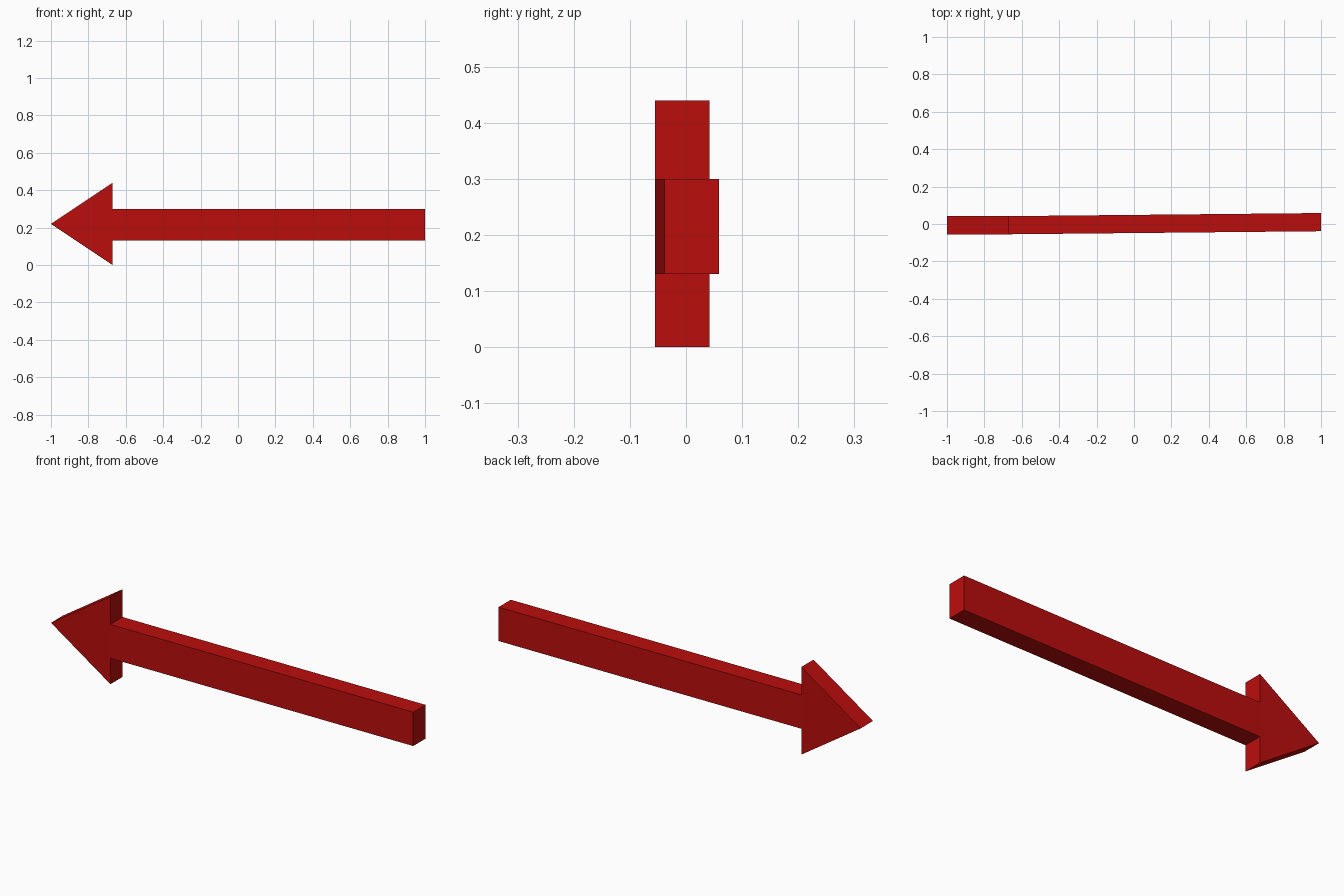
import bpy
import bmesh

if "Cube" in bpy.data.objects:
    bpy.data.objects.remove(bpy.data.objects["Cube"])

# Arrow outline in x, z; the tail end is skewed slightly backwards
HEAD_X, TAIL_X = -0.67, 1.0
OUTLINE = [(-1.0, 0.22), (HEAD_X, 0.0), (HEAD_X, 0.13), (TAIL_X, 0.13),
           (TAIL_X, 0.30), (HEAD_X, 0.30), (HEAD_X, 0.44)]
FRONT_Y, THICKNESS, TAIL_SHIFT = -0.055, 0.097, 0.0165


def skew(x):
    return TAIL_SHIFT * max(0.0, (x - HEAD_X) / (TAIL_X - HEAD_X))


# Head and shaft as separate faces so each stays flat
bm = bmesh.new()
v = [bm.verts.new((x, FRONT_Y + skew(x), z)) for x, z in OUTLINE]
faces = [bm.faces.new([v[i] for i in ids])
         for ids in ((0, 1, 2, 5, 6), (2, 3, 4, 5))]

# Extrude to full thickness
ext = bmesh.ops.extrude_face_region(bm, geom=faces, use_keep_orig=True)
moved = [g for g in ext["geom"] if isinstance(g, bmesh.types.BMVert)]
bmesh.ops.translate(bm, verts=moved, vec=(0, THICKNESS, 0))
bmesh.ops.recalc_face_normals(bm, faces=bm.faces)

mesh = bpy.data.meshes.new("arrow")
bm.to_mesh(mesh)
bm.free()
arrow = bpy.data.objects.new("arrow", mesh)
bpy.context.collection.objects.link(arrow)

# Red paint
red = bpy.data.materials.new("red")
red.diffuse_color = (0.5, 0.004, 0.004, 1)
red.use_nodes = True
red.node_tree.nodes["Principled BSDF"].inputs["Base Color"].default_value = red.diffuse_color
mesh.materials.append(red)
